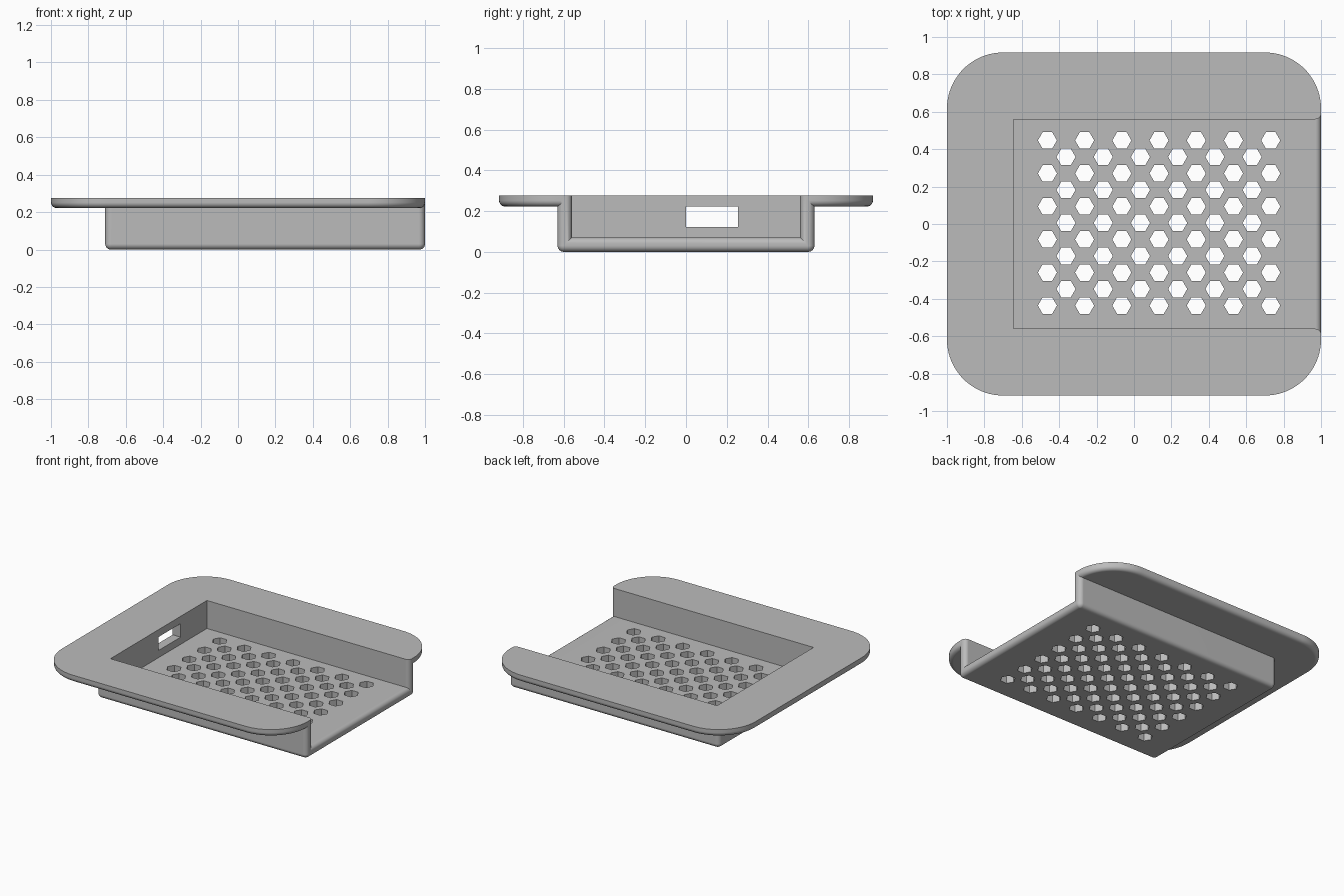
import bpy, bmesh, math

cube = bpy.data.objects.get("Cube")
if cube:
    bpy.data.objects.remove(cube, do_unlink=True)

TOP, FLOOR, ROUND = 0.276, 0.07, 0.03

grey = bpy.data.materials.new("light grey plastic")
grey.use_nodes = True
COLOUR = (0.5, 0.5, 0.5, 1)
grey.diffuse_color = COLOUR
grey.node_tree.nodes["Principled BSDF"].inputs["Base Color"].default_value = COLOUR


def loft(name, rings):
    """Closed solid skinned through a list of equal-length rings."""
    bm = bmesh.new()
    loops = [[bm.verts.new(p) for p in ring] for ring in rings]
    n = len(loops[0])
    for a, b in zip(loops, loops[1:]):
        for i in range(n):
            j = (i + 1) % n
            bm.faces.new((a[i], a[j], b[j], b[i]))
    bm.faces.new(loops[0][::-1])
    bm.faces.new(loops[-1])
    bmesh.ops.recalc_face_normals(bm, faces=bm.faces)
    mesh = bpy.data.meshes.new(name)
    bm.to_mesh(mesh)
    bm.free()
    obj = bpy.data.objects.new(name, mesh)
    bpy.context.collection.objects.link(obj)
    mesh.materials.append(grey)
    return obj


def rounded_ring(x0, x1, y0, y1, z, r, steps):
    """Rounded rectangle outline at height z."""
    corners = [(x1 - r, y1 - r), (x0 + r, y1 - r), (x0 + r, y0 + r), (x1 - r, y0 + r)]
    ring = []
    for k, (cx, cy) in enumerate(corners):
        for s in range(steps + 1):
            a = math.pi / 2 * (k + s / steps)
            ring.append((cx + r * math.cos(a), cy + r * math.sin(a), z))
    return ring


def slab(name, x0, x1, y0, y1, z0, z1, corner, steps):
    """Rounded-corner slab with a filleted lower edge."""
    rings = []
    for s in range(7):
        a = math.pi / 2 * s / 6
        d = ROUND * (1 - math.sin(a))
        z = z0 + ROUND * (1 - math.cos(a))
        rings.append(rounded_ring(x0 + d, x1 - d, y0 + d, y1 - d, z,
                                  max(corner - d, 0.003), steps))
    rings.append(rounded_ring(x0, x1, y0, y1, z1, corner, steps))
    return loft(name, rings)


def box_ring(x, y0, y1, z0, z1):
    return [(x, y0, z0), (x, y1, z0), (x, y1, z1), (x, y0, z1)]


def boolean(target, tool, operation):
    mod = target.modifiers.new(operation, 'BOOLEAN')
    mod.operation, mod.solver, mod.object = operation, 'EXACT', tool
    bpy.context.view_layer.objects.active = target
    bpy.ops.object.modifier_apply(modifier=mod.name)
    bpy.data.objects.remove(tool, do_unlink=True)


# Wide rim and the tray body hanging below it
tray = slab("rimmed_tray", -1, 1, -0.917, 0.917, 0.222, TOP, 0.3, 20)
body = slab("tray_body", -0.71, 1, -0.63, 0.63, 0, 0.26, 0.033, 6)
boolean(tray, body, 'UNION')

# Cavity, open at the left end, where its edges flare into a fillet
sections = [box_ring(-0.645, -0.56, 0.56, FLOOR, 0.5)]
for s in range(7):
    a = math.pi / 2 * s / 6
    o = ROUND * (1 - math.cos(a))
    x = 1 - ROUND + ROUND * math.sin(a)
    sections.append(box_ring(x, -0.56 - o, 0.56 + o, FLOOR - o, 0.5))
sections.append(box_ring(1.1, -0.56 - ROUND, 0.56 + ROUND, FLOOR - ROUND, 0.5))
boolean(tray, loft("cavity_cutter", sections), 'DIFFERENCE')

# Cable slot through the closed end wall
slot = loft("slot_cutter", [box_ring(x, 0, 0.255, 0.123, 0.222) for x in (-0.8, -0.6)])
boolean(tray, slot, 'DIFFERENCE')

# Staggered hexagonal drain holes
bm = bmesh.new()
for row in range(11):
    odd = row % 2
    for col in range(7 - odd):
        cx = -0.463 + 0.199 * (col + odd / 2)
        cy = 0.447 - 0.0883 * row
        rings = [[bm.verts.new((cx + 0.051 * math.cos(k * math.pi / 3),
                                cy + 0.051 * math.sin(k * math.pi / 3), z))
                  for k in range(6)] for z in (-0.1, 0.15)]
        bm.faces.new(rings[0][::-1])
        bm.faces.new(rings[1])
        for k in range(6):
            j = (k + 1) % 6
            bm.faces.new((rings[0][k], rings[0][j], rings[1][j], rings[1][k]))
mesh = bpy.data.meshes.new("hole_cutter")
bm.to_mesh(mesh)
bm.free()
mesh.materials.append(grey)
holes = bpy.data.objects.new("hole_cutter", mesh)
bpy.context.collection.objects.link(holes)
boolean(tray, holes, 'DIFFERENCE')

# Smooth fillets with crisp flat faces
bpy.ops.object.select_all(action='DESELECT')
tray.select_set(True)
bpy.context.view_layer.objects.active = tray
bpy.ops.object.shade_smooth_by_angle(angle=math.radians(30))
weighted = tray.modifiers.new("weighted_normals", 'WEIGHTED_NORMAL')
weighted.keep_sharp = True
